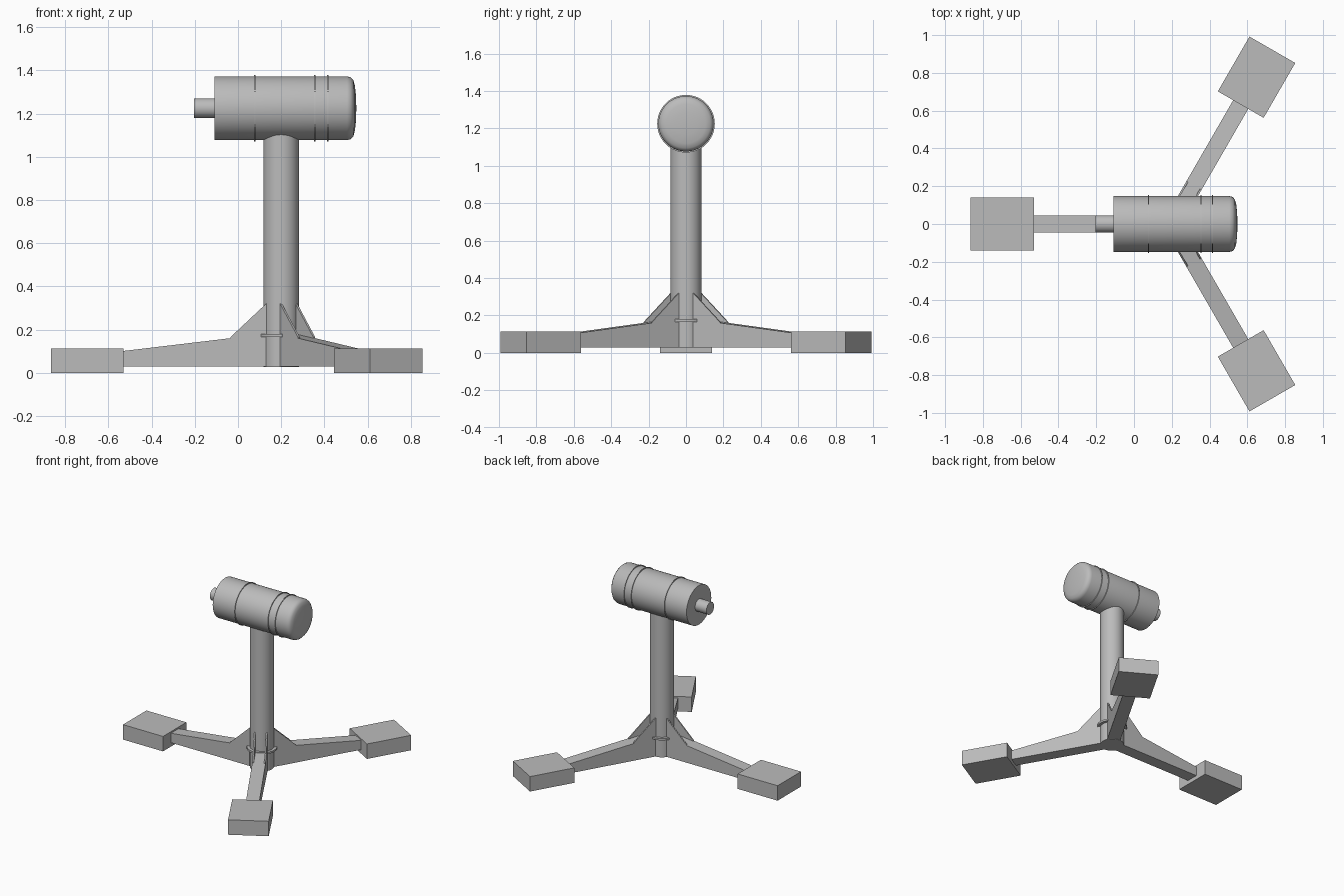
import bpy, bmesh, math
from mathutils import Matrix, Vector

cube = bpy.data.objects.get("Cube")
if cube:
    bpy.data.objects.remove(cube, do_unlink=True)

grey = bpy.data.materials.new("mid grey")
grey.use_nodes = True
color = (0.5, 0.5, 0.5, 1)
grey.diffuse_color = color
grey.node_tree.nodes["Principled BSDF"].inputs["Base Color"].default_value = color

AXIS_X = 0.2      # column position
HEAD_Z = 1.225    # centre line of the head


def finish(name, bm, matrix, smooth=False):
    bmesh.ops.recalc_face_normals(bm, faces=bm.faces)
    mesh = bpy.data.meshes.new(name)
    bm.to_mesh(mesh)
    bm.free()
    mesh.transform(matrix)
    mesh.materials.append(grey)
    obj = bpy.data.objects.new(name, mesh)
    bpy.context.collection.objects.link(obj)
    if smooth:
        bpy.ops.object.select_all(action='DESELECT')
        obj.select_set(True)
        bpy.context.view_layer.objects.active = obj
        bpy.ops.object.shade_smooth_by_angle(angle=math.radians(35))
    return obj


def lathe(name, profile, matrix, steps=48):
    """Spin (radius, height) points about the local z axis."""
    bm = bmesh.new()
    verts = [bm.verts.new((r, 0, h)) for r, h in profile]
    edges = [bm.edges.new(pair) for pair in zip(verts, verts[1:])]
    bmesh.ops.spin(bm, geom=verts + edges, axis=(0, 0, 1), cent=(0, 0, 0),
                   steps=steps, angle=math.tau)
    bmesh.ops.remove_doubles(bm, verts=bm.verts, dist=0.0001)
    return finish(name, bm, matrix, True)


def cylinder(name, radius, low, high, matrix):
    return lathe(name, [(0, low), (radius, low), (radius, high), (0, high)], matrix)


def plate(name, outline, centre, width, matrix):
    """Extrude a (distance, height) outline sideways."""
    bm = bmesh.new()
    face = bm.faces.new([bm.verts.new((d, centre - width / 2, z)) for d, z in outline])
    grown = bmesh.ops.extrude_face_region(bm, geom=[face])["geom"]
    bmesh.ops.translate(bm, vec=Vector((0, width, 0)),
                        verts=[v for v in grown if isinstance(v, bmesh.types.BMVert)])
    return finish(name, bm, matrix)


# Column and collar
upright = Matrix.Translation((AXIS_X, 0, 0))
cylinder("column", 0.083, 0.028, 1.2, upright)
cylinder("collar", 0.104, 0.166, 0.18, upright)

# Three legs, each with a foot block and a pair of gussets
for label, degrees in (("right", 180), ("front", -60), ("back", 60)):
    turn = upright @ Matrix.Rotation(math.radians(degrees), 4, 'Z')
    plate(label + "_leg", [(0.07, 0.03), (0.74, 0.03), (0.74, 0.1), (0.07, 0.18)],
          0, 0.092, turn)
    plate(label + "_foot", [(0.73, 0), (1.065, 0), (1.065, 0.113), (0.73, 0.113)],
          0, 0.28, turn)
    for side in (-1, 1):
        plate(label + "_gusset", [(0.06, 0.17), (0.235, 0.155), (0.235, 0.165), (0.07, 0.32), (0.06, 0.32)],
              side * 0.041, 0.01, turn)

# Horizontal head with a domed end, a shaft and three thin bands
along = Matrix.Translation((0, 0, HEAD_Z)) @ Matrix.Rotation(math.pi / 2, 4, 'Y')
lathe("head", [(0, -0.108), (0.148, -0.108), (0.148, 0.505), (0.143, 0.522),
               (0.13, 0.534), (0.105, 0.541), (0.06, 0.546), (0, 0.548)], along, 64)
cylinder("shaft", 0.046, -0.203, -0.1, along)
for x in (0.077, 0.355, 0.415):
    cylinder("head_band", 0.154, x - 0.003, x + 0.003, along)
